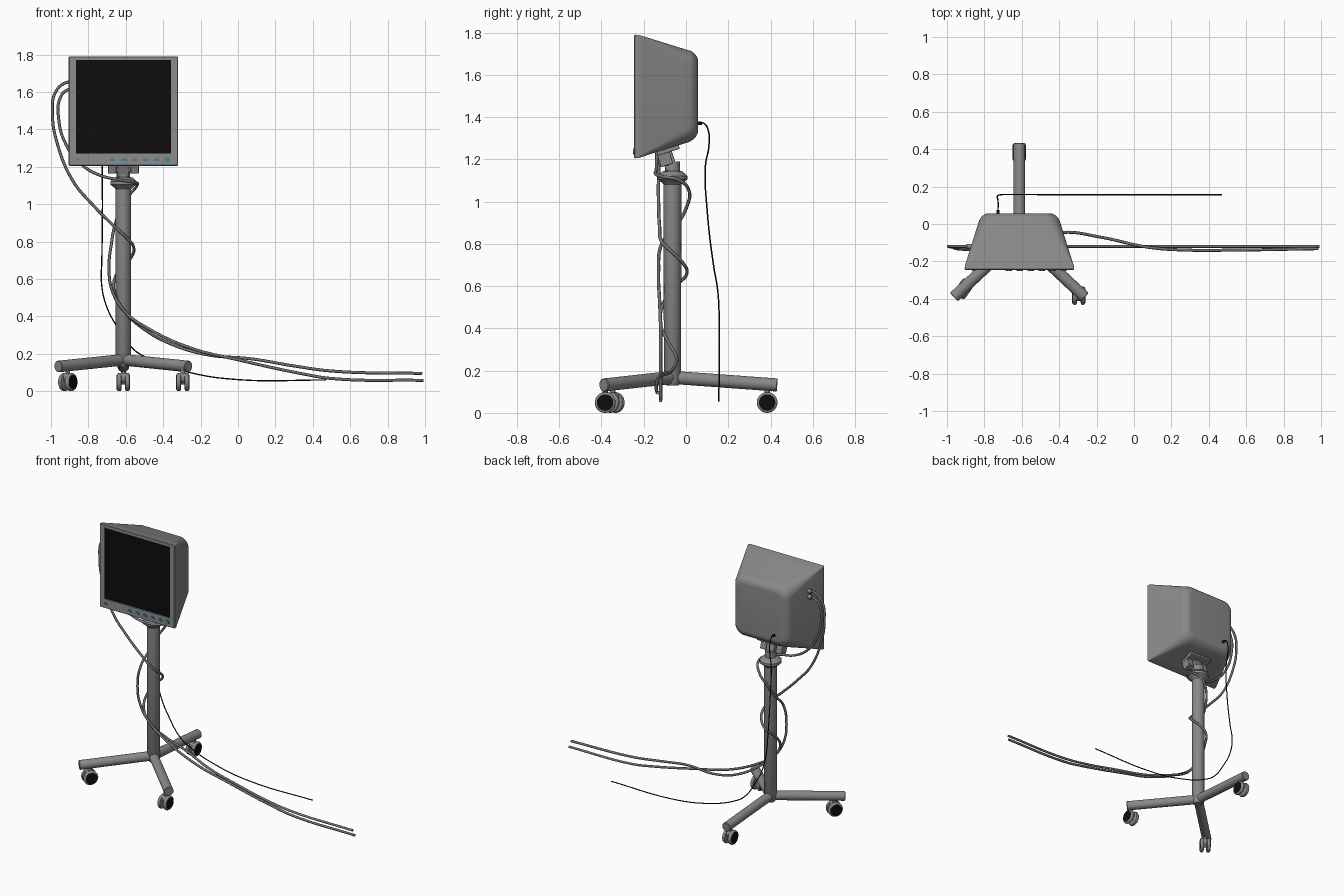
import bpy, bmesh, math
from mathutils import Vector, Matrix

if "Cube" in bpy.data.objects:
    bpy.data.objects.remove(bpy.data.objects["Cube"])

CX, CY = -0.613, -0.064          # pole axis


def mat(name, r, g, b):
    m = bpy.data.materials.new(name)
    m.diffuse_color = (r, g, b, 1)
    m.use_nodes = True
    m.node_tree.nodes["Principled BSDF"].inputs["Base Color"].default_value = m.diffuse_color
    return m


GREY = mat("grey_casing", 0.25, 0.25, 0.25)
BEZEL = mat("light_grey_bezel", 0.27, 0.265, 0.26)
CABLE = mat("cable_grey", 0.17, 0.17, 0.17)
BLACK = mat("black", 0.004, 0.004, 0.004)
BLUE = mat("button_blue", 0.04, 0.25, 0.38)


def finish(bm, name, mats, smooth=35):
    bmesh.ops.recalc_face_normals(bm, faces=bm.faces)
    me = bpy.data.meshes.new(name)
    bm.to_mesh(me)
    bm.free()
    for m in mats:
        me.materials.append(m)
    ob = bpy.data.objects.new(name, me)
    bpy.context.collection.objects.link(ob)
    bpy.ops.object.select_all(action='DESELECT')
    ob.select_set(True)
    bpy.context.view_layer.objects.active = ob
    bpy.ops.object.shade_smooth_by_angle(angle=math.radians(smooth))
    return ob


def loft(name, rings, mats, index=lambda i: 0):
    """Skin closed rings; index(i) is the material of band i (-1 = start cap)."""
    bm = bmesh.new()
    vs = [[bm.verts.new(p) for p in r] for r in rings]
    n = len(vs[0])
    bm.faces.new(vs[0]).material_index = index(-1)
    for i in range(len(vs) - 1):
        for k in range(n):
            f = bm.faces.new((vs[i][k], vs[i][(k + 1) % n],
                              vs[i + 1][(k + 1) % n], vs[i + 1][k]))
            f.material_index = index(i)
    bm.faces.new(vs[-1]).material_index = index(len(vs) - 1)
    return finish(bm, name, mats)


def lathe(name, profile, origin, axis, m, n=28):
    """Revolve (radius, distance) pairs about an axis."""
    q = Vector(axis).to_track_quat('Z', 'Y')
    rings = [[Vector(origin) + q @ Vector((r * math.cos(a), r * math.sin(a), d))
              for a in (2 * math.pi * k / n for k in range(n))] for r, d in profile]
    return loft(name, rings, [m])


def rod(name, a, b, r, m):
    d = Vector(b) - Vector(a)
    return lathe(name, [(r * .9, 0), (r, r * .12), (r, d.length - r * .12), (r * .9, d.length)], a, d, m)


def box(name, loc, size, tilt, m):
    bm = bmesh.new()
    bmesh.ops.create_cube(bm, size=1, matrix=Matrix.Translation(loc)
                          @ Matrix.Rotation(math.radians(tilt), 4, 'X')
                          @ Matrix.Diagonal((*size, 1)))
    ob = finish(bm, name, [m])
    mod = ob.modifiers.new("bevel", 'BEVEL')
    mod.width = 0.004
    mod.segments = 2
    return ob


def rounded(y, cx, cz, hx, hz, r, n=8):
    pts = []
    for c, (sx, sz) in enumerate(((1, 1), (-1, 1), (-1, -1), (1, -1))):
        for k in range(n + 1):
            a = math.pi / 2 * (c + k / n)
            pts.append((cx + sx * (hx - r) + r * math.cos(a), y,
                        cz + sz * (hz - r) + r * math.sin(a)))
    return pts


# Monitor: recessed screen, bezel, tapered casing with rounded back
rings = [rounded(-.238, -.612, 1.52, .254, .25, .003),
         rounded(-.245, -.612, 1.52, .254, .25, .003),
         rounded(-.245, CX, 1.4975, .289, .289, .006),
         rounded(-.241, CX, 1.4975, .2925, .2925, .006),
         rounded(-.225, CX, 1.4975, .2915, .2915, .007)]
for k in range(1, 7):
    t = k / 6
    h = .2915 - .0735 * t
    rings.append(rounded(-.225 + .235 * t, CX, 1.4985, h, h, .007 + .063 * t))
for k in range(1, 8):
    t = math.pi / 2 * k / 7
    h = .218 - .012 * math.sin(t) - .042 * (1 - math.cos(t))
    rings.append(rounded(.01 + .047 * math.sin(t), CX, 1.5, h, h, .07 - .03 * (1 - math.cos(t))))
loft("monitor", rings, [GREY, BLACK, BEZEL], lambda i: 1 if i == -1 else 2 if i < 4 else 0)


# Front buttons
def button(name, pts, x, z):
    loft(name, [[(x + px, y, z + pz) for px, pz in pts] for y in (-.243, -.252)], [BLUE])


for i in range(5):
    button("menu_button", [(-.017, -.008), (.017, -.008), (.014, .0), (.006, .009), (-.006, .009), (-.014, .0)],
           -.67 + .059 * i, 1.238)
button("power_button", [(.014 * math.cos(k * math.pi / 10), .014 * math.sin(k * math.pi / 10))
                        for k in range(20)], -.376, 1.238)
button("indicator", [(-.01, -.005), (.01, -.005), (.01, .005), (-.01, .005)], -.857, 1.238)

# Pole with collar, tilting neck and mounting bracket
lathe("pole", [(.028, .13), (.041, .15), (.042, 1.08), (.048, 1.088), (.07, 1.105), (.07, 1.122),
               (.05, 1.142), (.036, 1.145), (.035, 1.19)], (CX, CY, 0), (0, 0, 1), GREY, 36)
box("tilt_neck", (CX, -.085, 1.205), (.06, .055, .11), 18, GREY)
box("mount_plate", (CX, -.085, 1.243), (.17, .11, .02), 17, GREY)
for s in (-1, 1):
    box("mount_tab", (CX + s * .06, -.1, 1.205), (.045, .06, .07), 17, GREY)
rod("tilt_hinge", (CX - .075, -.09, 1.185), (CX + .075, -.09, 1.185), .016, GREY)

# Three sloping legs, each with a twin-wheel caster (position, swivel angle)
for name, end, wheel, turn in (("rear", (CX, .432), (CX, .384), 0),
                               ("front_left", (-.962, -.39), (-.91, -.346), -35),
                               ("front_right", (-.264, -.39), (-.295, -.383), 0)):
    rod(name + "_leg", (CX, CY, .168), (*end, .132), .031, GREY)
    x, y = wheel
    rod(name + "_caster_stem", (x, y, .07), (x, y, .135), .013, GREY)
    ax = Vector((math.cos(math.radians(turn)), math.sin(math.radians(turn)), 0))
    c = Vector((x, y, .049))
    rod(name + "_caster_axle", c - ax * .02, c + ax * .02, .014, GREY)
    lathe(name + "_caster_hood", [(.02, -.012), (.028, -.012), (.028, .012), (.02, .012)],
          c + Vector((0, 0, .022)), ax, GREY)
    for s in (-1, 1):
        lathe(name + "_wheel", [(.036, .009), (.046, .012), (.049, .018), (.049, .025), (.046, .031), (.041, .034)],
              c, ax * s, GREY)
        lathe(name + "_wheel_cap", [(.039, .03), (.039, .0355)], c, ax * s, BLACK)


# Cables: smooth tubes through a few points
def cable(name, pts, r, m):
    cu = bpy.data.curves.new(name, 'CURVE')
    cu.dimensions = '3D'
    cu.bevel_depth = r
    cu.bevel_resolution = 2
    cu.resolution_u = 8
    cu.use_fill_caps = True
    sp = cu.splines.new('BEZIER')
    sp.bezier_points.add(len(pts) - 1)
    for p, co in zip(sp.bezier_points, pts):
        p.co = co
        p.handle_left_type = p.handle_right_type = 'AUTO'
    cu.materials.append(m)
    ob = bpy.data.objects.new(name, cu)
    bpy.context.collection.objects.link(ob)
    bpy.ops.object.select_all(action='DESELECT')
    ob.select_set(True)
    bpy.context.view_layer.objects.active = ob
    bpy.ops.object.convert(target='MESH')


cable("outer_cable", [(-.86, -.12, 1.65), (-.92, -.12, 1.65), (-.975, -.12, 1.6), (-.992, -.12, 1.48),
                      (-.965, -.125, 1.32), (-.88, -.13, 1.12), (-.78, -.13, 1.0), (-.66, -.125, .88),
                      (-.585, -.115, .81), (-.557, -.07, .765), (-.575, -.015, .71), (-.62, .004, .66),
                      (-.66, -.05, .6), (-.655, -.11, .51), (-.6, -.12, .42), (-.5, -.08, .33),
                      (-.38, -.045, .262), (-.18, -.07, .198), (.08, -.125, .172), (.3, -.14, .135),
                      (.5, -.14, .108), (.985, -.132, .095)], .008, CABLE)
cable("inner_cable", [(-.86, -.12, 1.61), (-.91, -.12, 1.612), (-.95, -.125, 1.57), (-.958, -.13, 1.45),
                      (-.92, -.135, 1.32), (-.84, -.138, 1.215), (-.74, -.14, 1.155), (-.63, -.142, 1.13),
                      (-.555, -.11, 1.118), (-.54, -.03, 1.1), (-.58, .015, 1.05), (-.625, .005, .98),
                      (-.66, -.05, .88), (-.675, -.115, .8), (-.69, -.13, .66), (-.67, -.125, .53),
                      (-.6, -.12, .42), (-.48, -.12, .335), (-.25, -.12, .23), (0, -.12, .168),
                      (.35, -.12, .092), (.5, -.12, .068), (.992, -.12, .058)], .008, CABLE)
for z in (1.65, 1.61):
    rod("cable_plug", (-.85, -.12, z), (-.895, -.12, z), .014, GREY)
cable("power_cord", [(-.727, .05, 1.37), (-.727, .085, 1.37), (-.727, .107, 1.33), (-.727, .108, 1.26),
                     (-.726, .092, 1.17), (-.725, .1, .96), (-.728, .13, .7), (-.73, .15, .58),
                     (-.705, .157, .46), (-.65, .158, .35), (-.57, .158, .235), (-.5, .157, .185),
                     (-.257, .156, .1), (0, .156, .062), (.47, .156, .06)], .0035, BLACK)
rod("power_plug", (-.727, .045, 1.37), (-.727, .075, 1.37), .008, BLACK)
